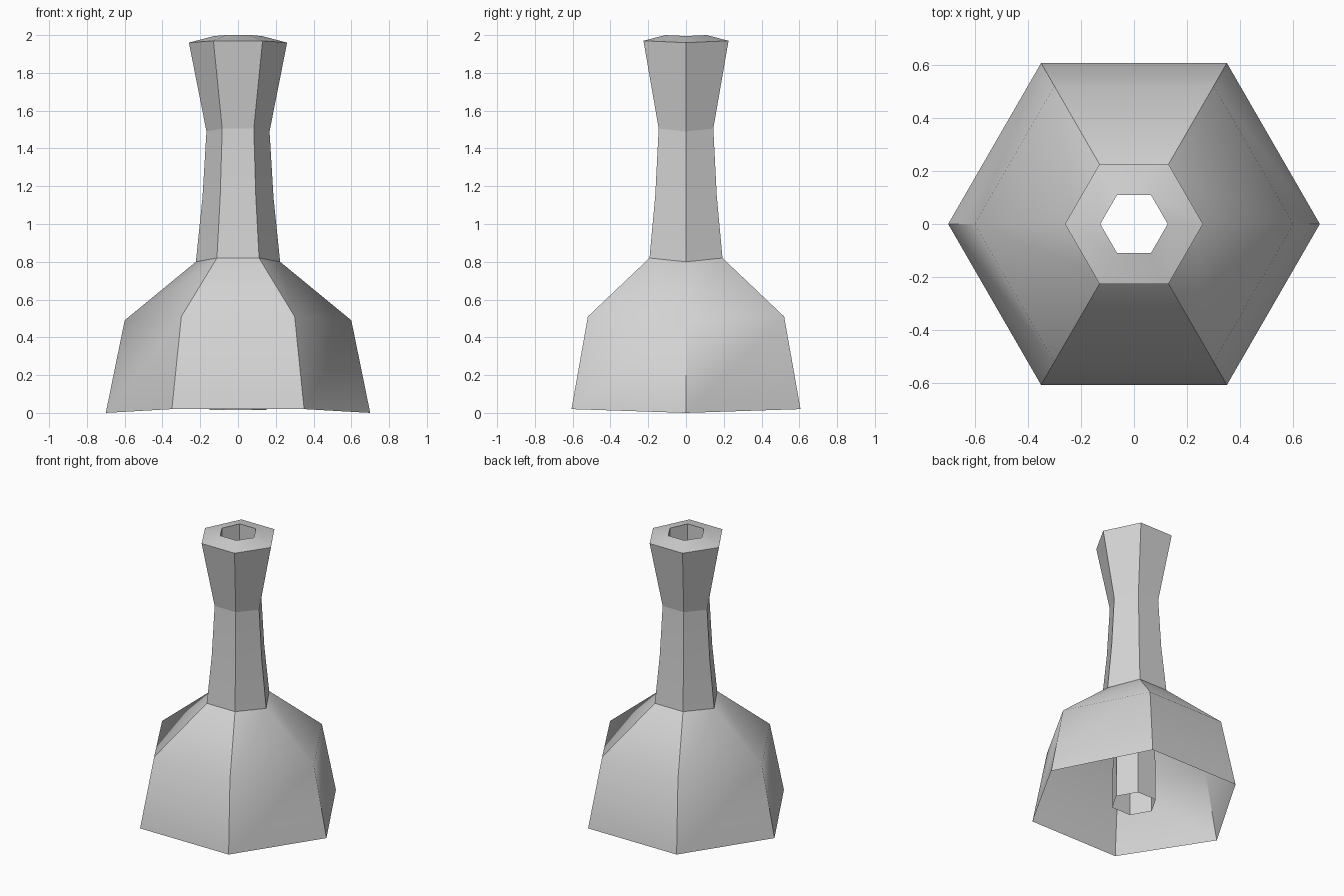
import bpy, bmesh, math

cube = bpy.data.objects.get("Cube")
if cube:
    bpy.data.objects.remove(cube)

SIDES = 6

grey = bpy.data.materials.new("light_grey")
grey.use_nodes = True
colour = (0.65, 0.65, 0.65, 1)
grey.diffuse_color = colour
grey.node_tree.nodes["Principled BSDF"].inputs["Base Color"].default_value = colour


def hex_shell(name, profile, sharp_rings=()):
    """Join hexagonal rings given as (radius, height, drop of the side corners)."""
    bm = bmesh.new()
    rings = []
    for radius, height, drop in profile:
        ring = []
        for i in range(SIDES):
            a = math.tau * i / SIDES
            z = height - (drop if i % 3 == 0 else 0)
            ring.append(bm.verts.new((radius * math.cos(a), radius * math.sin(a), z)))
        rings.append(ring)
    for low, high in zip(rings, rings[1:]):
        for i in range(SIDES):
            j = (i + 1) % SIDES
            bm.faces.new((low[i], low[j], high[j], high[i]))
    bm.verts.index_update()
    creases = {frozenset((rings[r][i].index, rings[r][(i + 1) % SIDES].index))
               for r in sharp_rings for i in range(SIDES)}
    mesh = bpy.data.meshes.new(name)
    bm.to_mesh(mesh)
    bm.free()
    mesh.materials.append(grey)
    obj = bpy.data.objects.new(name, mesh)
    bpy.context.collection.objects.link(obj)

    # Soft shading with sharp corners and chosen creases
    bpy.ops.object.select_all(action="DESELECT")
    obj.select_set(True)
    bpy.context.view_layer.objects.active = obj
    bpy.ops.object.shade_smooth_by_angle(angle=math.radians(39))
    for edge in mesh.edges:
        if frozenset(edge.vertices) in creases:
            edge.use_edge_sharp = True
    return obj


# Flared open skirt, shoulder, neck, mouth and top lip
hex_shell("bell_body", [
    (0.70, 0.02, 0.02),
    (0.60, 0.51, 0.02),
    (0.223, 0.82, 0.02),
    (0.188, 1.15, 0.01),
    (0.167, 1.505, 0.015),
    (0.26, 1.97, 0.01),
    (0.127, 2.0, 0.005),
], sharp_rings=(4,))

# Open tube running from the lip down to the base
hex_shell("inner_tube", [
    (0.127, 2.0, 0.005),
    (0.15, 0.015, 0),
])
